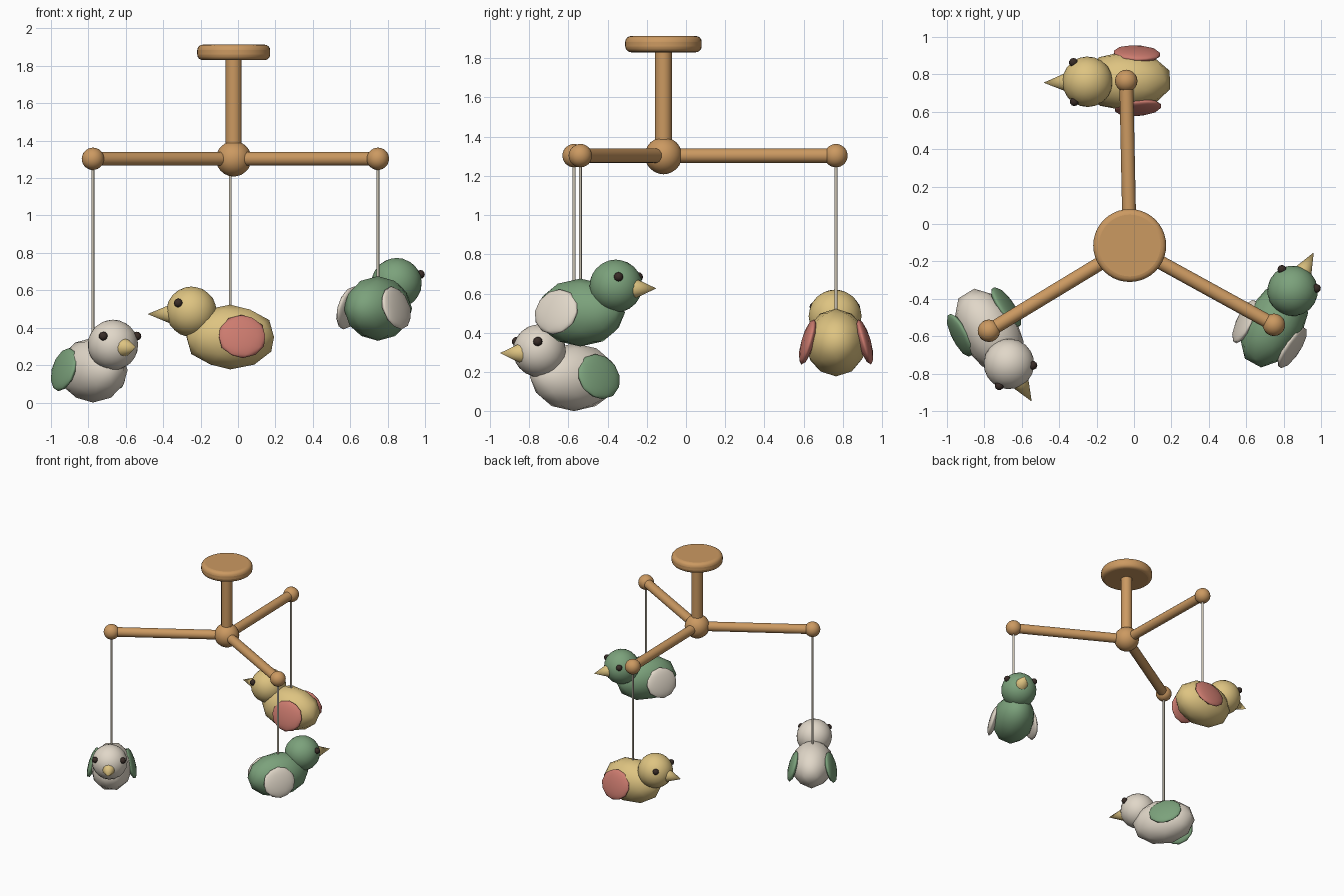
import bpy, math
from mathutils import Matrix, Vector

if "Cube" in bpy.data.objects:
    bpy.data.objects.remove(bpy.data.objects["Cube"])


def material(name, rgb):
    m = bpy.data.materials.new(name)
    m.diffuse_color = (*rgb, 1)
    m.use_nodes = True
    m.node_tree.nodes["Principled BSDF"].inputs["Base Color"].default_value = m.diffuse_color
    return m


wood = material("wood", (0.60, 0.32, 0.12))
yellow = material("yellow", (0.73, 0.55, 0.22))
cream = material("cream", (0.75, 0.68, 0.58))
green = material("green", (0.20, 0.36, 0.20))
coral = material("coral", (0.61, 0.20, 0.16))
dark = material("dark", (0.04, 0.025, 0.02))
cord = material("cord", (0.60, 0.55, 0.45))


def finish(name, mat, angle=40):
    ob = bpy.context.object
    ob.name = name
    ob.data.materials.append(mat)
    bpy.ops.object.shade_smooth_by_angle(angle=math.radians(angle))
    return ob


def ball(name, mat, matrix, radii, detail=2):
    bpy.ops.mesh.primitive_ico_sphere_add(subdivisions=detail, radius=1)
    ob = finish(name, mat, 60)
    ob.matrix_world = matrix @ Matrix.Diagonal((*radii, 1))
    return ob


def rod(name, mat, a, b, r1, r2=None, sides=20):
    a, b = Vector(a), Vector(b)
    d = b - a
    bpy.ops.mesh.primitive_cone_add(vertices=sides, radius1=r1,
                                    radius2=r1 if r2 is None else r2, depth=d.length)
    ob = finish(name, mat, 50)
    ob.matrix_world = Matrix.Translation((a + b) / 2) @ d.to_track_quat('Z', 'Y').to_matrix().to_4x4()
    return ob


T = Matrix.Translation
hub = Vector((-0.023, -0.115, 1.303))

# ceiling disc, post and hub
bpy.ops.mesh.primitive_cylinder_add(vertices=40, radius=0.195, depth=0.083,
                                    location=(hub.x, hub.y, 1.872))
disc = bpy.context.object
bev = disc.modifiers.new("rounded_rim", 'BEVEL')
bev.width, bev.segments = 0.03, 4
finish("ceiling_disc", wood)
rod("post", wood, hub, (hub.x, hub.y, 1.85), 0.043, sides=24)
ball("hub", wood, T(hub), (0.095,) * 3, 3)


def bird(label, pos, heading, body, wing):
    # local frame: +x forward, y sideways
    M = T(pos) @ Matrix.Rotation(heading, 4, 'Z')
    head = Vector((0.207, 0, 0.135))
    ball(label + "_body", body, M, (0.245, 0.16, 0.173))
    ball(label + "_head", body, M @ T(head), (0.135,) * 3, 3)
    rod_ob = rod(label + "_beak", yellow, head + Vector((0.11, 0, -0.012)),
                 head + Vector((0.235, 0, -0.012)), 0.052, 0, 12)
    rod_ob.matrix_world = M @ rod_ob.matrix_world
    for side, s in (("left", 1), ("right", -1)):
        ball(f"{label}_{side}_eye", dark, M @ T(head + Vector((0.073, s * 0.105, 0.047))), (0.024,) * 3)
        tilt = Matrix.Rotation(s * math.radians(4), 4, 'Z') @ Matrix.Rotation(s * math.radians(16), 4, 'X')
        ball(f"{label}_{side}_wing", wing, M @ T((-0.06, s * 0.145, 0.003)) @ tilt, (0.13, 0.032, 0.12))


# three arms, each with a string and a bird facing along the circle
for label, deg, z, body, wing in (("yellow_bird", 91.2, 0.35, yellow, coral),
                                  ("cream_bird", 211.2, 0.173, cream, green),
                                  ("green_bird", 331.2, 0.503, green, cream)):
    a = math.radians(deg)
    tip = hub + Vector((math.cos(a), math.sin(a), 0)) * 0.88
    rod(label + "_arm", wood, hub, tip, 0.037)
    ball(label + "_arm_knob", wood, T(tip), (0.06,) * 3, 3)
    rod(label + "_string", cord, (tip.x, tip.y, z + 0.1), tip, 0.008, sides=8)
    bird(label, (tip.x, tip.y, z), a + math.pi / 2, body, wing)
